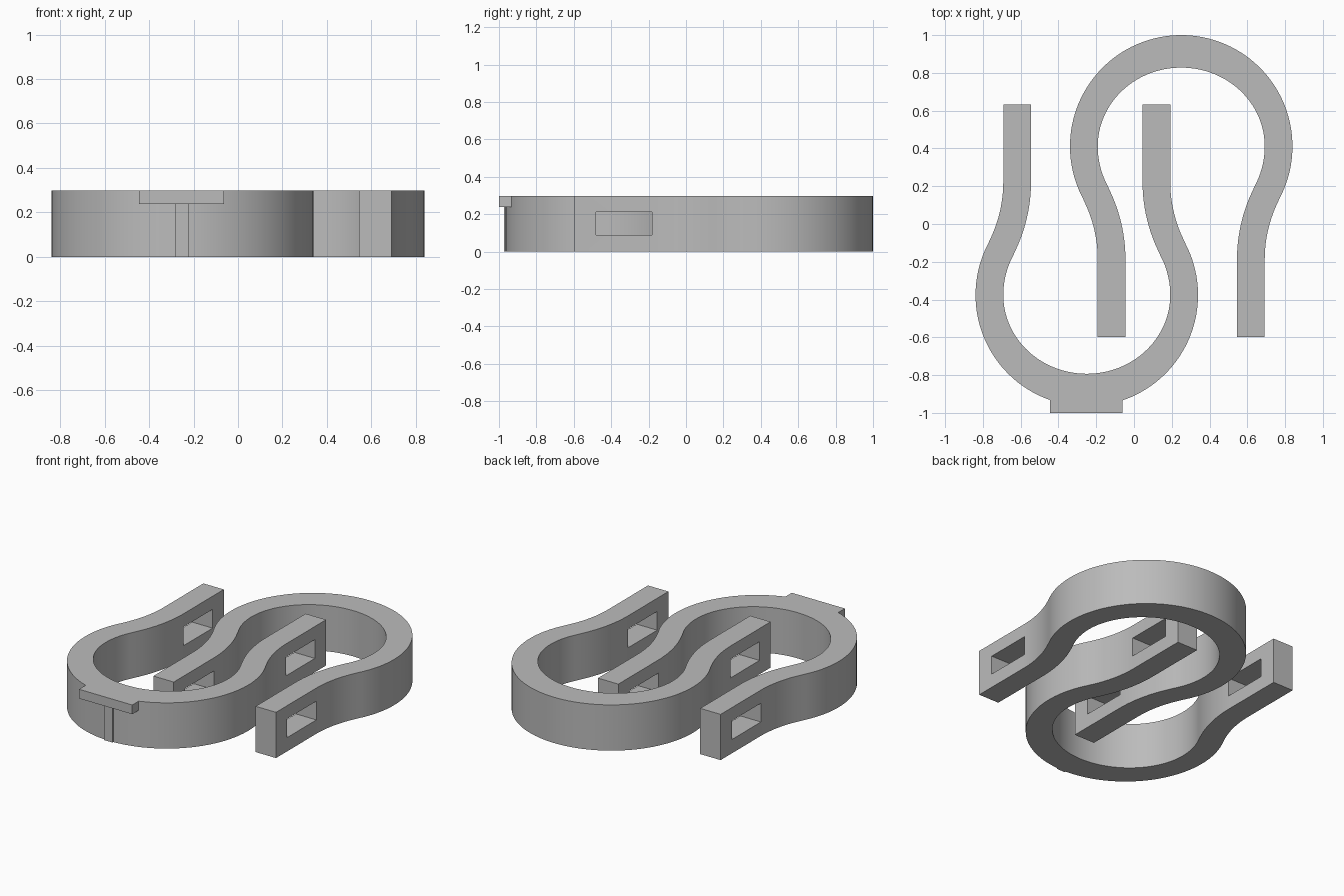
import bpy, bmesh
from math import pi, sin, cos, asin, radians
from mathutils import Vector

if "Cube" in bpy.data.objects:
    bpy.data.objects.remove(bpy.data.objects["Cube"], do_unlink=True)

HEIGHT = 0.298
R_OUT, R_IN, R_IN_END = 0.589, 0.442, 0.417   # loop radii, thicker at the crown
NECK_Y, LEG_END = -0.6, -1.008                # where the legs run straight, and stop
BEND = 0.70                                   # outer radius of the neck bend
LEG_OUT = 0.442
THICK = R_OUT - R_IN

grey = bpy.data.materials.new("light grey")
grey.use_nodes = True
grey.diffuse_color = (0.5, 0.5, 0.5, 1)
grey.node_tree.nodes["Principled BSDF"].inputs["Base Color"].default_value = (0.5, 0.5, 0.5, 1)


def box(name, low, high):
    """Axis-aligned box between two corners."""
    low, high = Vector(low), Vector(high)
    bpy.ops.mesh.primitive_cube_add(size=1, location=(low + high) / 2)
    ob = bpy.context.object
    ob.name = name
    ob.scale = high - low
    bpy.ops.object.transform_apply(location=False, rotation=False, scale=True)
    ob.data.materials.append(grey)
    return ob


def half_profile():
    """(outer, inner) point pairs from the crown down to the +x leg end."""
    pairs = []
    tangent = asin(-NECK_Y / (R_OUT + BEND))
    steps = 40
    for i in range(steps + 1):                # round loop
        a = pi / 2 - (pi / 2 + tangent) * i / steps
        ry = R_IN_END if a > 0 else R_IN
        pairs.append(((R_OUT * cos(a), R_OUT * sin(a)), (R_IN * cos(a), ry * sin(a))))
    cx = LEG_OUT + BEND
    for i in range(1, 13):                    # reverse bend into the leg
        a = tangent * (1 - i / 12)
        pairs.append(tuple((cx - r * cos(a), NECK_Y + r * sin(a))
                           for r in (BEND, BEND + THICK)))
    pairs.append(((LEG_OUT, LEG_END), (LEG_OUT - THICK, LEG_END)))
    return pairs


def clip(name, x, y, turn):
    """Omega-shaped clip with a slot through each leg; turn is 1 or -1."""
    right = half_profile()
    left = [tuple((-px, py) for px, py in pair) for pair in right[:0:-1]]
    bm = bmesh.new()
    rows = [[bm.verts.new((x + turn * px, y + turn * py, 0)) for px, py in pair]
            for pair in left + right]
    for a, b in zip(rows, rows[1:]):
        bm.faces.new((a[0], b[0], b[1], a[1]))
    top = bmesh.ops.extrude_face_region(bm, geom=bm.faces[:])["geom"]
    bmesh.ops.translate(bm, vec=(0, 0, HEIGHT),
                        verts=[v for v in top if isinstance(v, bmesh.types.BMVert)])
    bmesh.ops.recalc_face_normals(bm, faces=bm.faces[:])
    mesh = bpy.data.meshes.new(name)
    bm.to_mesh(mesh)
    bm.free()
    mesh.materials.append(grey)
    ob = bpy.data.objects.new(name, mesh)
    bpy.context.collection.objects.link(ob)

    # Slot through both legs
    y0, y1 = sorted((y - turn * 0.593, y - turn * 0.893))
    cutter = box("slot_cutter", (x - 0.5, y0, 0.09), (x + 0.5, y1, 0.212))
    cutter.hide_render = True
    cut = ob.modifiers.new("slots", 'BOOLEAN')
    cut.object, cut.operation, cut.solver = cutter, 'DIFFERENCE', 'EXACT'
    bpy.ops.object.select_all(action='DESELECT')
    ob.select_set(True)
    bpy.context.view_layer.objects.active = ob
    bpy.ops.object.modifier_apply(modifier=cut.name)
    bpy.data.objects.remove(cutter, do_unlink=True)
    bpy.ops.object.shade_smooth_by_angle(angle=radians(30))
    return ob


clip("back_clip", 0.25, 0.411, 1)
clip("front_clip", -0.25, -0.376, -1)

# T-shaped tab on the front of the front clip
box("tab_cap", (-0.445, -1.0, 0.238), (-0.062, -0.92, HEIGHT))
box("tab_stem", (-0.283, -0.973, 0), (-0.223, -0.92, 0.238))
